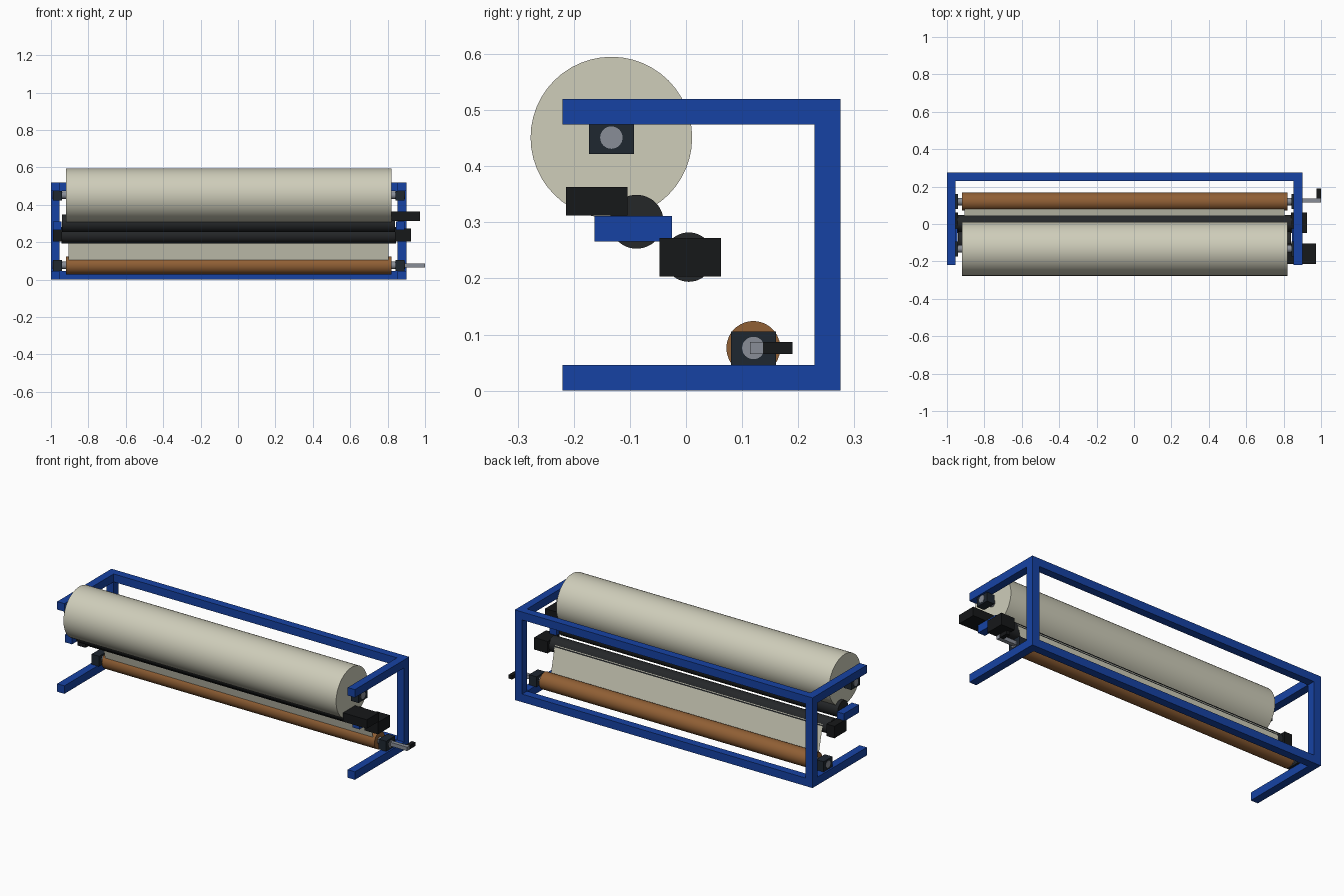
import bpy, math

if "Cube" in bpy.data.objects:
    bpy.data.objects.remove(bpy.data.objects["Cube"])

def mat(name, c):
    m = bpy.data.materials.new(name)
    m.diffuse_color = (*c, 1)
    m.use_nodes = True
    m.node_tree.nodes["Principled BSDF"].inputs["Base Color"].default_value = m.diffuse_color
    return m

BLUE = mat("blue_paint", (0.008, 0.055, 0.37))
CREAM = mat("cream_fabric", (0.62, 0.61, 0.49))
BROWN = mat("brown_core", (0.28, 0.115, 0.035))
BLACK = mat("black_plastic", (0.008, 0.009, 0.01))
RUBBER = mat("dark_rubber", (0.018, 0.02, 0.022))
BEARING = mat("bearing_iron", (0.013, 0.02, 0.03))
STEEL = mat("steel", (0.25, 0.27, 0.31))

def box(name, x, y, z, m):
    """Box from (min, max) ranges."""
    bpy.ops.mesh.primitive_cube_add(size=1, location=[sum(r) / 2 for r in (x, y, z)])
    o = bpy.context.object
    o.name = name
    o.scale = [r[1] - r[0] for r in (x, y, z)]
    bpy.ops.object.transform_apply(location=False, rotation=False, scale=True)
    o.data.materials.append(m)
    return o

def rod(name, x, y, z, r, m, n=48):
    """Cylinder lying along x."""
    bpy.ops.mesh.primitive_cylinder_add(vertices=n, radius=r, depth=x[1] - x[0],
        location=(sum(x) / 2, y, z), rotation=(0, math.pi / 2, 0))
    o = bpy.context.object
    o.name = name
    o.data.materials.append(m)
    bpy.ops.object.shade_smooth_by_angle(angle=math.radians(30))
    return o

T = 0.046                      # frame tube width
Y0, Y1, H = -0.22, 0.275, 0.52

# Rear cross beams
for name, z in (("lower", 0), ("upper", H - T)):
    box(name + "_cross_beam", (-1 + T, 0.9 - T), (Y1 - T, Y1), (z, z + T), BLUE)

# Side frames, roller brackets and shaft bearings at both ends
for side, x in (("left", (-1, -1 + T)), ("right", (0.9 - T, 0.9))):
    box(side + "_upright", x, (Y1 - T, Y1), (T, H - T), BLUE)
    box(side + "_foot", x, (Y0, Y1), (0, T), BLUE)
    box(side + "_top_arm", x, (Y0, Y1), (H - T, H), BLUE)
    bx = (-0.99, -0.942) if side == "left" else (0.842, 0.89)
    kx = (-0.99, -0.945) if side == "left" else (0.845, 0.89)
    box(side + "_roller_bracket", kx, (-0.163, -0.025), (0.266, 0.311), BLUE)
    box(side + "_upper_bearing", bx, (-0.173, -0.093), (0.422, H - T), BEARING)
    box(side + "_lower_bearing", bx, (0.08, 0.16), (T, 0.105), BEARING)

# Fabric roll and take-up core with their shafts
rod("fabric_roll", (-0.92, 0.82), -0.133, 0.451, 0.144, CREAM)
rod("fabric_shaft", (-0.992, 0.892), -0.133, 0.451, 0.02, STEEL, 32)
rod("take_up_core", (-0.92, 0.82), 0.12, 0.076, 0.048, BROWN)
rod("take_up_shaft", (-0.992, 0.892), 0.12, 0.076, 0.02, STEEL, 32)

# Drive rollers
rod("upper_drive_roller", (-0.94, 0.84), -0.088, 0.301, 0.048, RUBBER)
rod("lower_drive_roller", (-0.945, 0.845), 0.005, 0.238, 0.044, RUBBER)

# Motor housings and far-end block
box("upper_motor", (0.82, 0.972), (-0.214, -0.104), (0.312, 0.363), BLACK)
box("lower_motor", (0.84, 0.926), (-0.047, 0.062), (0.203, 0.272), BLACK)
box("lower_roller_block", (-0.99, -0.94), (-0.047, 0.062), (0.203, 0.272), BLACK)

# Hand crank
box("crank_bar", (0.89, 1.0), (0.114, 0.137), (0.065, 0.087), STEEL)
box("crank_handle", (0.976, 0.999), (0.137, 0.19), (0.065, 0.087), BLACK)

# Fabric sheet running down to the take-up core
me = bpy.data.meshes.new("fabric_sheet")
me.from_pydata([(-0.905, 0.046, 0.255), (0.805, 0.046, 0.255),
                (0.805, 0.081, 0.105), (-0.905, 0.081, 0.105)], [], [(0, 3, 2, 1)])
me.materials.append(CREAM)
bpy.context.collection.objects.link(bpy.data.objects.new("fabric_sheet", me))
